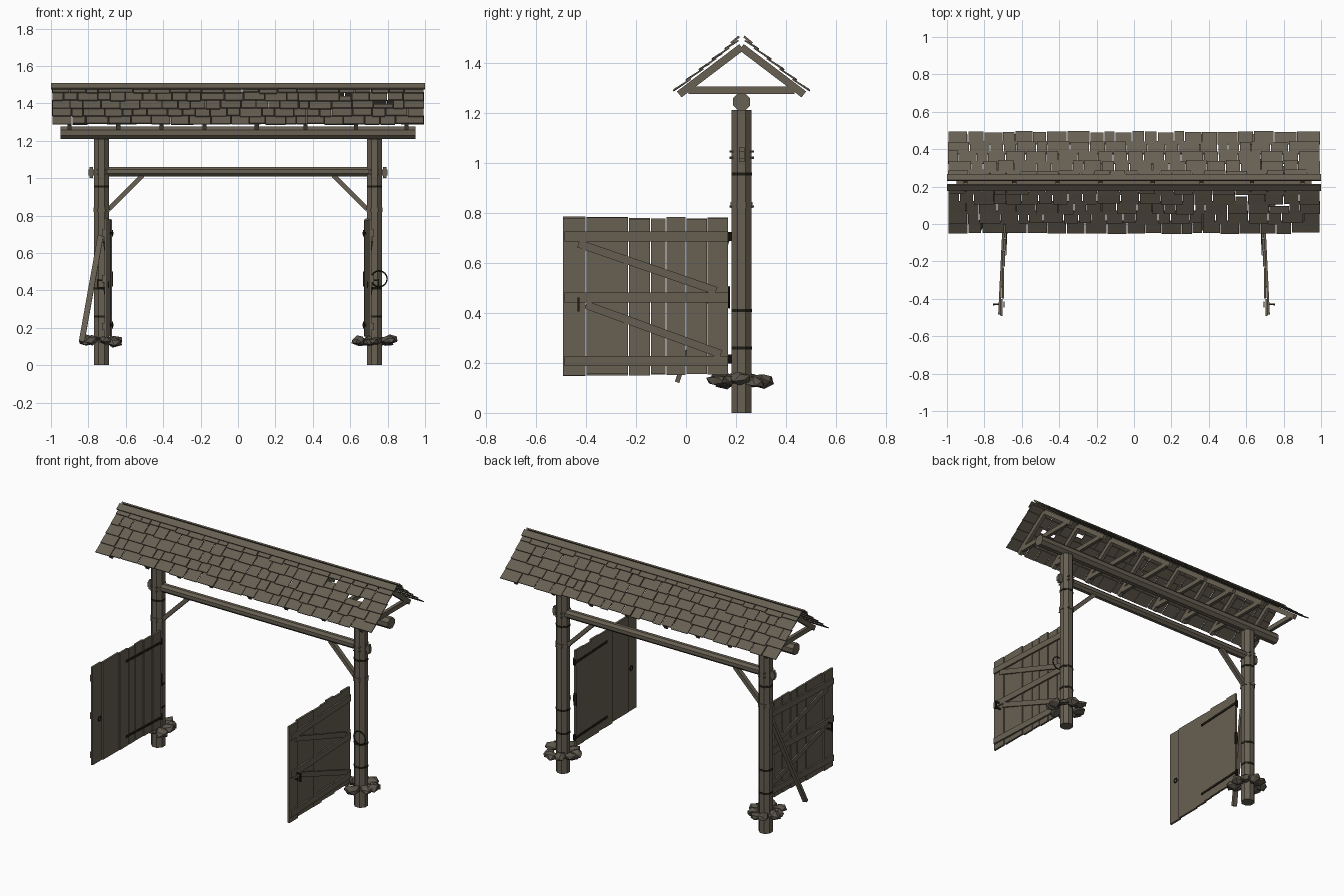
import bpy, bmesh, math, random
from mathutils import Vector, Matrix

if "Cube" in bpy.data.objects:
    bpy.data.objects.remove(bpy.data.objects["Cube"])

random.seed(4)
R = random.uniform


def material(name, col):
    m = bpy.data.materials.new(name)
    m.diffuse_color = (*col, 1)
    m.use_nodes = True
    m.node_tree.nodes["Principled BSDF"].inputs["Base Color"].default_value = m.diffuse_color
    return m


WOOD = material("weathered wood", (0.135, 0.115, 0.085))
STONE = material("grey brown stone", (0.105, 0.092, 0.07))
IRON = material("dark iron", (0.014, 0.012, 0.007))


def finish(bm, name, mat):
    bmesh.ops.recalc_face_normals(bm, faces=bm.faces)
    me = bpy.data.meshes.new(name)
    bm.to_mesh(me)
    bm.free()
    me.materials.append(mat)
    ob = bpy.data.objects.new(name, me)
    bpy.context.collection.objects.link(ob)
    return ob


def frame(p, q, up):
    """Matrix at the midpoint: local z along p-q, local y close to up."""
    p, q = Vector(p), Vector(q)
    d = (q - p).normalized()
    x = Vector(up).cross(d).normalized()
    y = d.cross(x)
    m = Matrix((x, y, d)).transposed().to_4x4()
    m.translation = (p + q) / 2
    return m, (q - p).length


def add_bar(bm, p, q, w, h, up=(0, 0, 1)):
    m, l = frame(p, q, up)
    bmesh.ops.create_cube(bm, size=1, matrix=m @ Matrix.Diagonal((w, h, l, 1)))


def bar(name, p, q, w, h, mat=WOOD, up=(0, 0, 1)):
    bm = bmesh.new()
    add_bar(bm, p, q, w, h, up)
    return finish(bm, name, mat)


def pole(name, p, q, r, n=8, mat=WOOD, up=(0, 1, 0), r2=None):
    bm = bmesh.new()
    m, l = frame(p, q, up)
    bmesh.ops.create_cone(bm, cap_ends=True, segments=n, radius1=r, radius2=r2 or r,
                          depth=l, matrix=m @ Matrix.Rotation(math.pi / n, 4, 'Z'))
    return finish(bm, name, mat)


def ring(name, loc, r, t, rot):
    bpy.ops.mesh.primitive_torus_add(location=loc, rotation=rot, major_radius=r,
                                     minor_radius=t, major_segments=16, minor_segments=5)
    ob = bpy.context.object
    ob.name = name
    ob.data.materials.append(IRON)


YC = 0.222   # centre line of posts and ridge
PX = 0.73

# long beams
pole("top_beam", (-0.95, YC, 1.243), (0.95, YC, 1.243), 0.037, up=(0, 0, 1))
pole("cross_beam", (-0.70, YC, 1.035), (0.70, YC, 1.035), 0.028, up=(0, 0, 1))

for s, side in ((-1, "left"), (1, "right")):
    x = s * PX
    # post with collars and iron bands
    pole(side + "_post", (x, YC, 0), (x, YC, 1.21), 0.0425)
    for z in (0.26, 0.41, 0.955):
        pole(side + "_post_band", (x, YC, z - 0.006), (x, YC, z + 0.006), 0.0445, mat=IRON)
    pole(side + "_post_collar", (x, YC, 0.818), (x, YC, 0.842), 0.047)
    # through tenon with wedge and pegs
    bar(side + "_tenon", (s * 0.69, YC, 1.03), (s * 0.80, YC, 1.03), 0.022, 0.032)
    bar(side + "_tenon_wedge", (s * 0.785, YC, 1.002), (s * 0.785, YC, 1.06), 0.018, 0.022,
        up=(0, 1, 0))
    for z in (1.02, 1.045, 0.825):
        for dx in (-0.018, 0.018):
            pole(side + "_peg", (x + dx, YC - 0.049, z), (x + dx, YC + 0.049, z), 0.005, 6,
                 up=(0, 0, 1))
    # diagonal brace
    bar(side + "_brace", (s * 0.69, YC, 0.835), (s * 0.51, YC, 1.015), 0.028, 0.025)

    # footing stones
    bm = bmesh.new()
    for i in range(9):
        a = i * math.tau / 9 + R(-0.12, 0.12)
        d = R(0.072, 0.09)
        m = (Matrix.Translation((x + d * math.cos(a), YC + d * math.sin(a), R(0.122, 0.138)))
             @ Matrix.Rotation(a, 4, 'Z') @ Matrix.Rotation(R(-0.2, 0.25), 4, 'Y')
             @ Matrix.Diagonal((R(0.042, 0.052), R(0.034, 0.046), R(0.02, 0.028), 1)))
        g = bmesh.ops.create_icosphere(bm, subdivisions=1, radius=1, matrix=m)
        for v in g["verts"]:
            v.co += Vector((R(-1, 1), R(-1, 1), R(-0.7, 0.7))) * 0.007
    finish(bm, side + "_footing_stones", STONE)

    # gate leaf, swung open towards the front
    def G(y, z, out=0.0):
        return (s * (0.688 - 0.048 * (y + 0.04) + out), y, z)

    outward = (s, 0, 0)
    bm = bmesh.new()
    edges = (-0.494, -0.40, -0.23, -0.142, -0.08, 0.0, 0.085, 0.17)
    for a, b in zip(edges, edges[1:]):
        y, o = (a + b) / 2, R(-0.001, 0.001)
        add_bar(bm, G(y, R(0.148, 0.156), o), G(y, R(0.772, 0.786), o), b - a - 0.003, 0.013,
                outward)
    finish(bm, side + "_gate_planks", WOOD)
    for z in (0.207, 0.462, 0.706):
        bar(side + "_gate_rail", G(-0.485, z, 0.011), G(0.167, z, 0.011), 0.04, 0.012,
            up=outward)
    for y1, z1, y2, z2 in ((-0.43, 0.677, 0.12, 0.488), (-0.40, 0.432, 0.14, 0.235)):
        bar(side + "_gate_diagonal", G(y1, z1, 0.010), G(y2, z2, 0.010), 0.032, 0.01,
            up=outward)
    # hinges on the inner face
    for z in (0.215, 0.705):
        bar(side + "_strap_hinge", G(-0.17, z, -0.0085), G(0.175, z, -0.0085), 0.014, 0.005,
            IRON, outward)
        pole(side + "_hinge_pin", G(0.177, z - 0.018), G(0.177, z + 0.018), 0.009, 8, IRON)
    bar(side + "_gate_edge_plate", G(0.172, 0.42), G(0.172, 0.50), 0.006, 0.02, IRON, outward)
    # handle outside, pull ring inside
    for z in (0.415, 0.455):
        bar(side + "_handle_arm", G(-0.43, z, 0.0), G(-0.43, z, 0.045), 0.008, 0.008, IRON)
    bar(side + "_handle_grip", G(-0.43, 0.405, 0.043), G(-0.43, 0.462, 0.043), 0.009, 0.009,
        IRON, outward)
    ring(side + "_pull_ring", G(-0.43, 0.43, -0.012), 0.014, 0.003, (0, math.pi / 2, 0))

# ring on the right post and prop plank by the left post
ring("tether_ring", (0.755, 0.172, 0.462), 0.042, 0.004, (math.pi / 2, 0, 0))
bar("leaning_plank", (-0.836, -0.035, 0.125), (-0.735, 0.165, 0.69), 0.03, 0.018,
    up=(0, -1, 0.3))

# roof trusses
SLOPE = Vector((0, 0.262, 0.212)).normalized()
for tx in (-0.90, -0.64, -0.41, -0.18, 0.10, 0.36, 0.63, 0.90):
    bar("truss_tie", (tx, 0.01, 1.29), (tx, 2 * YC - 0.01, 1.29), 0.022, 0.03)
    for s in (-1, 1):
        bar("rafter", (tx, YC + s * 0.249, 1.273), (tx, YC, 1.462), 0.022, 0.03)

# shingle courses on both slopes
ROWS, STEP = 5, 0.066
for s, side in ((-1, "front"), (1, "back")):
    up_dir = Vector((0, -s * SLOPE.y, SLOPE.z))
    nor = Vector((0, s * SLOPE.z, SLOPE.y))
    eave = Vector((0, YC + s * 0.264, 1.281))
    bm = bmesh.new()
    for r in range(ROWS):
        x = -0.995
        while x < 0.99:
            w = R(0.055, 0.125)
            if 0.995 - x - w < 0.05:
                w = 0.995 - x
            low = r * STEP + R(-0.004, 0.007)
            high = min((r + 1) * STEP + 0.014, 0.326)
            # a few broken shingles leave holes
            if s < 0 and ((r == 3 and x < 0.59 < x + w) or (r == 2 and x < 0.82 < x + w)):
                high -= 0.035
            base = eave + Vector((x + w / 2, 0, 0))
            add_bar(bm, base + up_dir * low + nor * (0.010 + R(0, 0.002)),
                    base + up_dir * high + nor * 0.003, w - R(0.002, 0.007), 0.006, nor)
            x += w
    finish(bm, side + "_shingles", WOOD)
    # ridge cap board, a narrow gap is left along the ridge
    c = Vector((0, YC + s * 0.026, 1.491))
    bar(side + "_ridge_board", c - Vector((1, 0, 0)), c + Vector((1, 0, 0)), 0.042, 0.009,
        up=nor)
